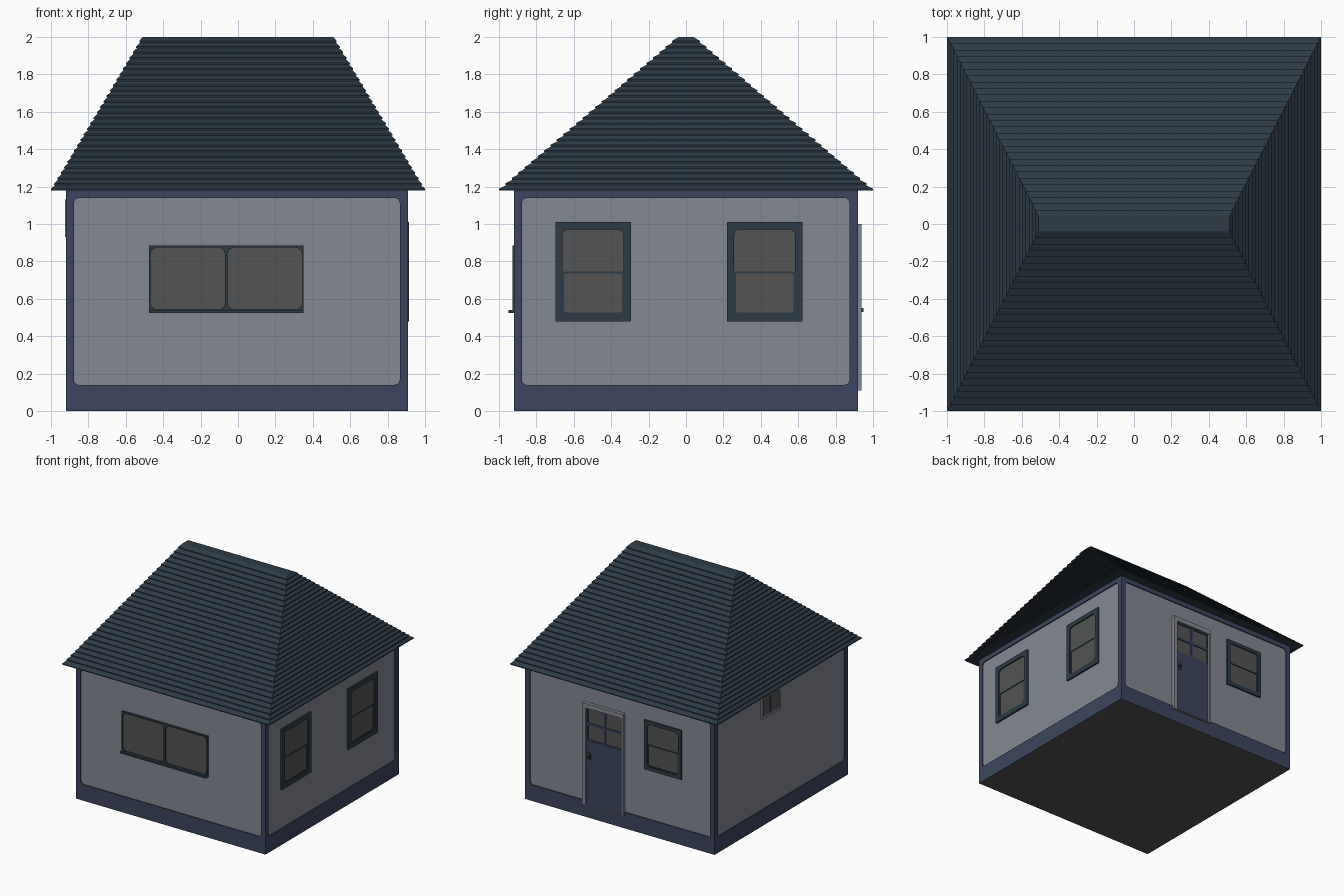
import bpy, bmesh
from math import cos, sin, pi

old = bpy.data.objects.get("Cube")
if old:
    bpy.data.objects.remove(old, do_unlink=True)


def material(name, r, g, b):
    m = bpy.data.materials.new(name)
    m.use_nodes = True
    m.diffuse_color = (r, g, b, 1)
    m.node_tree.nodes["Principled BSDF"].inputs["Base Color"].default_value = (r, g, b, 1)
    return m


WALL = material("wall_grey", 0.231, 0.246, 0.287)
TRIM = material("trim_blue", 0.045, 0.060, 0.112)
ROOF = material("slate_dark", 0.026, 0.044, 0.061)
GLASS = material("smoky_grey", 0.085, 0.088, 0.085)

# House footprint
X0, X1, Y0, Y1 = -0.92, 0.91, -0.92, 0.92
EAVE, TOP = 1.18, 2.0

# Each side maps (along, height, outward) to world space
SIDES = {
    "front": lambda u, v, d: (u, Y0 - d, v),
    "back": lambda u, v, d: (u, Y1 + d, v),
    "right": lambda u, v, d: (X1 + d, u, v),
    "left": lambda u, v, d: (X0 - d, u, v),
}


def finish(name, bm, mat):
    bmesh.ops.recalc_face_normals(bm, faces=bm.faces)
    mesh = bpy.data.meshes.new(name)
    bm.to_mesh(mesh)
    bm.free()
    mesh.materials.append(mat)
    ob = bpy.data.objects.new(name, mesh)
    bpy.context.collection.objects.link(ob)
    return ob


def outline(rect, r, n=5):
    """Rounded rectangle points, corner by corner."""
    u0, u1, v0, v1 = rect
    pts = []
    corners = ((u1 - r, v1 - r), (u0 + r, v1 - r), (u0 + r, v0 + r), (u1 - r, v0 + r))
    for k, (cu, cv) in enumerate(corners):
        for i in range(n + 1):
            a = (k + i / n) * pi / 2
            pts.append((cu + r * cos(a), cv + r * sin(a)))
    return pts


def ring(bm, side, pts, d):
    return [bm.verts.new(SIDES[side](u, v, d)) for u, v in pts]


def bridge(bm, a, b):
    for i in range(len(a)):
        j = (i + 1) % len(a)
        bm.faces.new((a[i], a[j], b[j], b[i]))


def frame(name, side, outer, inner, r, d0, d1, mat):
    """Flat rectangular frame with a rounded opening."""
    bm = bmesh.new()
    po, pi_ = outline(outer, 0.001), outline(inner, r)
    loops = [ring(bm, side, p, d) for p, d in ((po, d0), (po, d1), (pi_, d1), (pi_, d0))]
    for k in range(4):
        bridge(bm, loops[k], loops[(k + 1) % 4])
    return finish(name, bm, mat)


def plate(name, side, rect, d0, d1, mat):
    """Solid rectangular plate on a wall."""
    u0, u1, v0, v1 = rect
    bm = bmesh.new()
    pts = ((u0, v0), (u1, v0), (u1, v1), (u0, v1))
    a, b = ring(bm, side, pts, d0), ring(bm, side, pts, d1)
    bridge(bm, a, b)
    bm.faces.new(a)
    bm.faces.new(b)
    return finish(name, bm, mat)


def shrink(rect, b):
    return (rect[0] + b, rect[1] - b, rect[2] + b, rect[3] - b)


def box(name, x0, x1, y0, y1, z0, z1, mat):
    bm = bmesh.new()
    bmesh.ops.create_cube(bm, size=1)
    for v in bm.verts:
        v.co = (x1 if v.co.x > 0 else x0, y1 if v.co.y > 0 else y0, z1 if v.co.z > 0 else z0)
    return finish(name, bm, mat)


# Walls, floor and the trim framing each wall
G = 0.01
box("walls", X0 + G, X1 - G, Y0 + G, Y1 - G, 0.004, EAVE + 0.01, WALL)
box("floor", X0 + 0.002, X1 - 0.002, Y0 + 0.002, Y1 - 0.002, -0.0005, 0.006, GLASS)
for side in SIDES:
    lo, hi = (X0, X1) if side in ("front", "back") else (Y0, Y1)
    frame(side + "_wall_trim", side, (lo, hi, 0, EAVE + 0.005),
          (lo + 0.042, hi - 0.045, 0.14, 1.14), 0.03, -G - 0.002, 0, TRIM)

# Hipped roof in overlapping courses
COURSES, LIP, EDGE = 28, 0.006, 0.008
bm = bmesh.new()


def roof_ring(t, grow, lift):
    hx, hy, z = 1 - 0.49 * t + grow, 1 - 0.96 * t + grow, EAVE + (TOP - EAVE) * t + lift
    return [bm.verts.new((sx * hx, sy * hy, z)) for sx, sy in ((-1, -1), (1, -1), (1, 1), (-1, 1))]


loops = []
for i in range(COURSES):
    t, t_next = i / COURSES, (i + 1) / COURSES
    last = i == COURSES - 1
    loops.append(roof_ring(t, 0, 0))
    loops.append(roof_ring(t, 0, EDGE))
    loops.append(roof_ring(t_next, 0 if last else -LIP, 0))
for a, b in zip(loops, loops[1:]):
    bridge(bm, a, b)
bm.faces.new(loops[0])
bm.faces.new(loops[-1])
finish("roof", bm, ROOF)

# Front picture window: two panes and a sill
plate("front_window_glass", "front", (-0.47, 0.345, 0.535, 0.88), -0.012, -0.005, GLASS)
for label, u0, u1 in (("right", -0.475, -0.063), ("left", -0.063, 0.35)):
    frame("front_window_frame_" + label, "front", (u0, u1, 0.53, 0.885),
          (u0 + 0.006, u1 - 0.006, 0.542, 0.874), 0.04, -0.012, 0.008, ROOF)
plate("front_window_sill", "front", (-0.475, 0.35, 0.525, 0.54), -0.01, 0.028, ROOF)


def sash_window(name, side, rect, border, split):
    """Casing with a fixed upper pane and a framed lower sash."""
    inner = shrink(rect, border)
    plate(name + "_glass", side, shrink(rect, border / 2), -0.012, -0.006, GLASS)
    frame(name + "_casing", side, rect, inner, 0.03, -0.012, 0.005, ROOF)
    sash = (inner[0], inner[1], inner[2], split)
    frame(name + "_lower_sash", side, sash, shrink(sash, 0.009), 0.008, -0.011, 0.0, ROOF)


for label, c in (("front", -0.497), ("rear", 0.42)):
    sash_window("side_window_" + label, "right", (c - 0.202, c + 0.202, 0.48, 1.01), 0.039, 0.745)
sash_window("back_window", "back", (-0.60, -0.24, 0.57, 1.0), 0.03, 0.79)

# Back door: casing, lower panel, four panes and a handle
frame("door_casing", "back", (-0.05, 0.35, 0.11, 1.0), (-0.03, 0.315, 0.115, 0.96),
      0.002, -0.01, 0.018, WALL)
plate("door_panel", "back", (-0.03, 0.315, 0.115, 0.67), -0.01, 0.004, TRIM)
plate("door_glass", "back", (-0.03, 0.315, 0.66, 0.96), -0.012, -0.006, GLASS)
for i in range(2):
    for j in range(2):
        u, v = -0.03 + i * 0.1725, 0.67 + j * 0.145
        pane = (u, u + 0.1725, v, v + 0.145)
        frame(f"door_pane_frame_{i}{j}", "back", pane, shrink(pane, 0.011), 0.004,
              -0.011, 0.002, TRIM)
plate("door_handle_plate", "back", (0.27, 0.3, 0.51, 0.57), 0, 0.009, ROOF)
plate("door_handle", "back", (0.275, 0.295, 0.53, 0.55), 0, 0.03, ROOF)

# Small high window on the left wall
small = (0.01, 0.27, 0.93, 1.13)
plate("small_window_glass", "left", shrink(small, 0.01), -0.012, -0.004, GLASS)
frame("small_window_frame", "left", small, shrink(small, 0.022), 0.01, -0.012, 0.004, WALL)
plate("small_window_bar", "left", (0.133, 0.147, 0.94, 1.12), -0.01, 0.0, ROOF)
